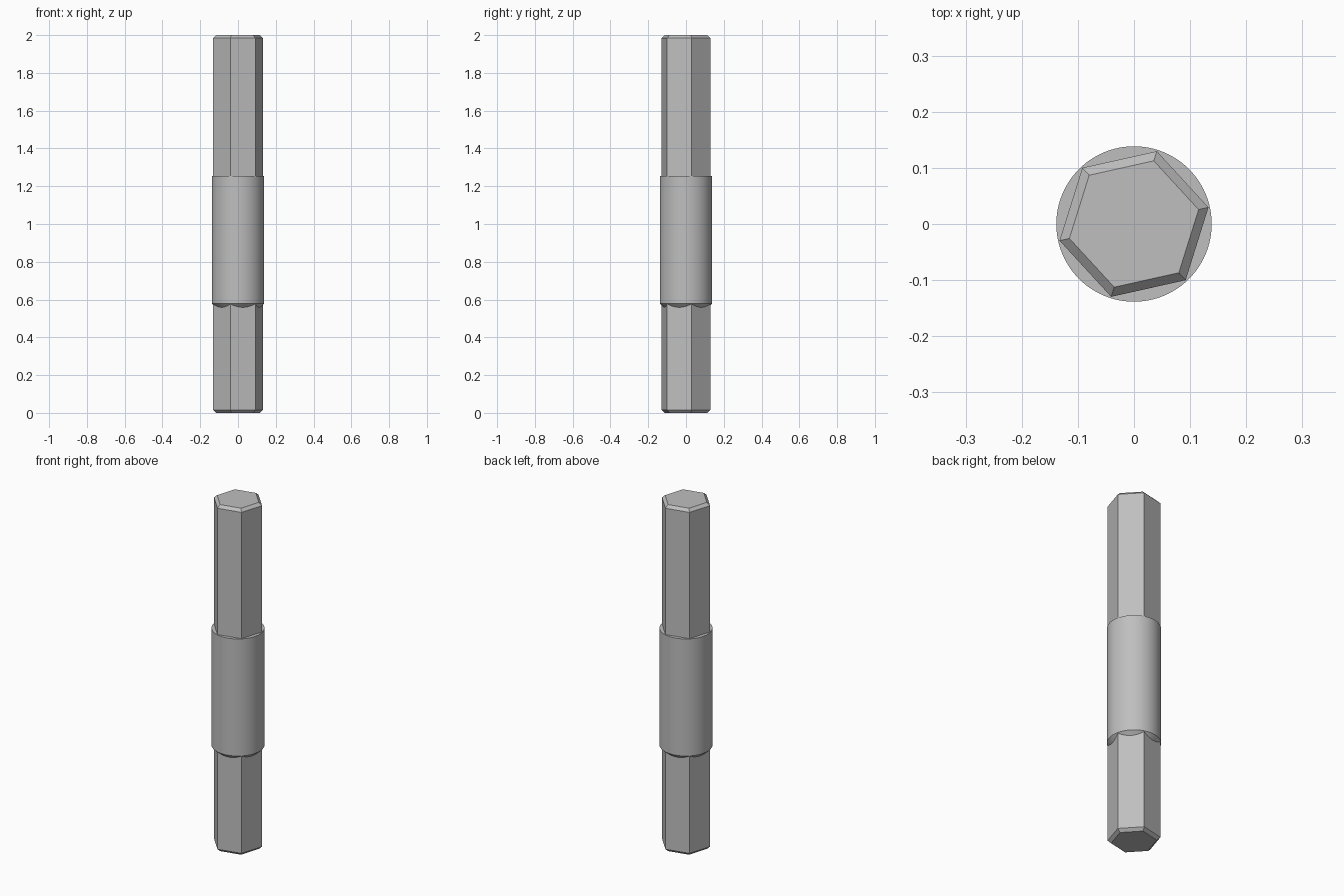
import bpy, bmesh, math

if "Cube" in bpy.data.objects:
    bpy.data.objects.remove(bpy.data.objects["Cube"])

HEX_R = 0.136                 # corner radius of the hexagonal bar
TILT = math.radians(12.6)     # rotation of the hexagon

steel = bpy.data.materials.new("grey steel")
steel.diffuse_color = (0.52, 0.52, 0.52, 1)
steel.use_nodes = True
steel.node_tree.nodes["Principled BSDF"].inputs["Base Color"].default_value = steel.diffuse_color


def loft(name, sides, rings, turn=0.0):
    """Closed solid from (radius, z) rings with flat caps."""
    bm = bmesh.new()
    loops = []
    for r, z in rings:
        loops.append([bm.verts.new((r * math.cos(turn + 2 * math.pi * i / sides),
                                    r * math.sin(turn + 2 * math.pi * i / sides), z))
                      for i in range(sides)])
    for a, b in zip(loops, loops[1:]):
        for i in range(sides):
            j = (i + 1) % sides
            bm.faces.new((a[i], a[j], b[j], b[i]))
    bm.faces.new(loops[0][::-1])
    bm.faces.new(loops[-1])
    mesh = bpy.data.meshes.new(name)
    bm.to_mesh(mesh)
    bm.free()
    mesh.materials.append(steel)
    ob = bpy.data.objects.new(name, mesh)
    bpy.context.collection.objects.link(ob)
    return ob


# Hexagonal bar with chamfered ends
bar = loft("hex_bar", 6, [(0.118, 0), (HEX_R, 0.016), (HEX_R, 1.984), (0.118, 2)], TILT)

# Round sleeve: flat shoulder on top, 45 degree cone underneath
sleeve = loft("round_sleeve", 96, [(0.100, 0.541), (0.1385, 0.5795), (0.1385, 1.255)])

# Weld the sleeve onto the bar
weld = bar.modifiers.new("weld", 'BOOLEAN')
weld.operation = 'UNION'
weld.solver = 'EXACT'
weld.object = sleeve
bpy.context.view_layer.objects.active = bar
bar.select_set(True)
bpy.ops.object.modifier_apply(modifier=weld.name)
bpy.data.objects.remove(sleeve)
bar.name = "hex_bar_with_sleeve"

# Smooth round surface, crisp hexagon edges
bpy.ops.object.shade_smooth_by_angle(angle=math.radians(25))
